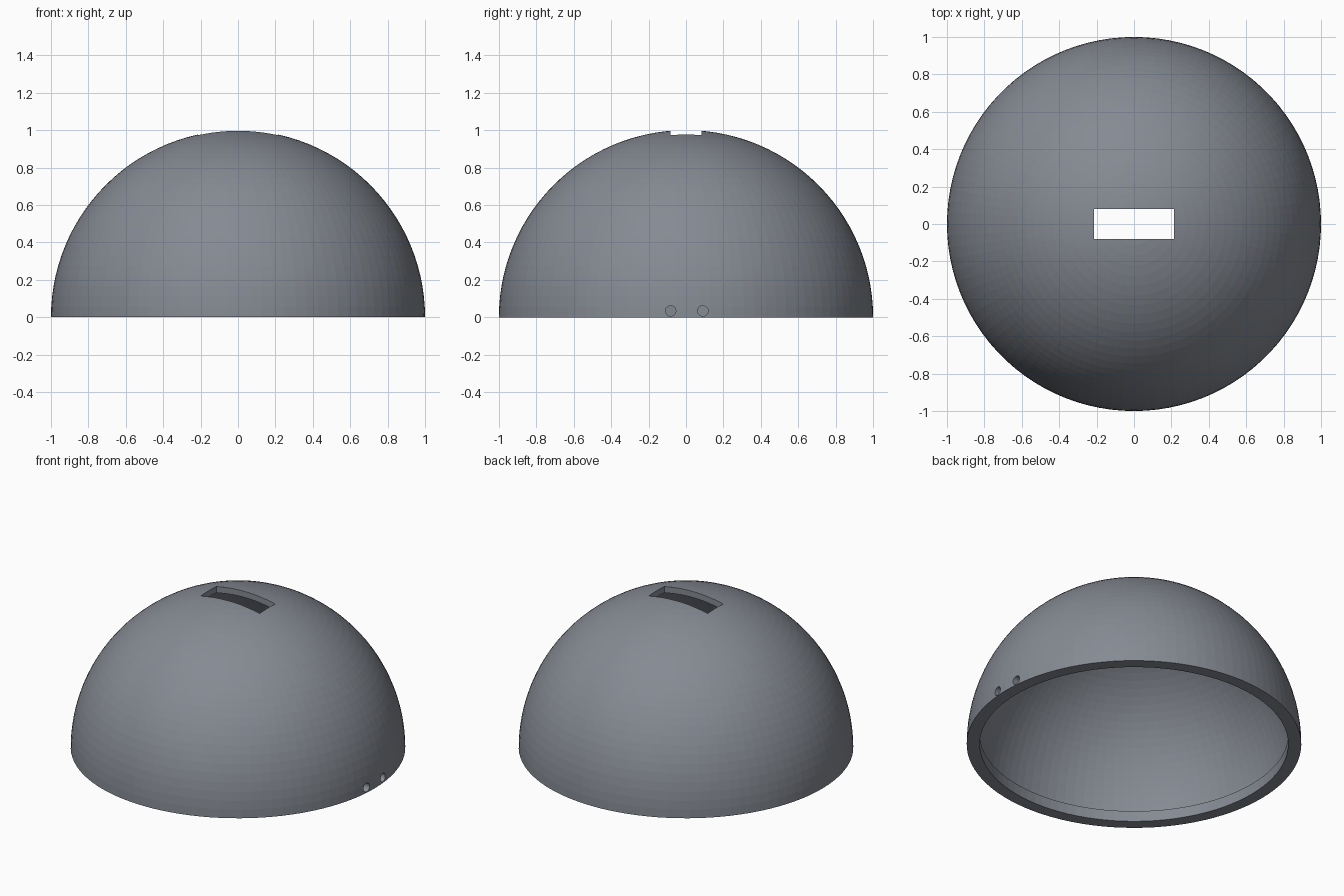
import bpy, bmesh
from math import sin, cos, pi, radians, asin

if "Cube" in bpy.data.objects:
    bpy.data.objects.remove(bpy.data.objects["Cube"])

SEG, RINGS = 100, 28
INNER_R, LIP_R, LIP_Z = 0.96, 0.922, 0.07


def cut(target, cutter):
    cutter.hide_render = True
    mod = target.modifiers.new("cut", "BOOLEAN")
    mod.operation, mod.solver, mod.object = "DIFFERENCE", "EXACT", cutter
    bpy.context.view_layer.objects.active = target
    bpy.ops.object.modifier_apply(modifier=mod.name)
    bpy.data.objects.remove(cutter)


def arc(radius, start):
    """Points on a quarter circle from the start angle up to the pole."""
    steps = [start + (pi / 2 - start) * i / RINGS for i in range(RINGS + 1)]
    return [(radius * cos(a), radius * sin(a)) for a in steps]


# Thin dome with a thicker lip inside the rim
inner = arc(INNER_R, asin(LIP_Z / INNER_R))[::-1]
bm = bmesh.new()
for run in (arc(1, 0), inner + [(LIP_R, LIP_Z), (LIP_R, 0), (1, 0)]):
    verts = [bm.verts.new((r, 0, z)) for r, z in run]
    for a, b in zip(verts, verts[1:]):
        bm.edges.new((a, b))
bmesh.ops.spin(bm, geom=bm.verts[:] + bm.edges[:], cent=(0, 0, 0), axis=(0, 0, 1),
               angle=2 * pi, steps=SEG, use_merge=True)
bmesh.ops.remove_doubles(bm, verts=bm.verts[:], dist=1e-5)
bmesh.ops.recalc_face_normals(bm, faces=bm.faces[:])
mesh = bpy.data.meshes.new("dome_shell")
bm.to_mesh(mesh)
bm.free()
dome = bpy.data.objects.new("dome_shell", mesh)
bpy.context.collection.objects.link(dome)

# Dark blue-grey finish
finish = bpy.data.materials.new("dark_grey")
finish.diffuse_color = (0.235, 0.254, 0.29, 1)
finish.use_nodes = True
finish.node_tree.nodes["Principled BSDF"].inputs["Base Color"].default_value = finish.diffuse_color
mesh.materials.append(finish)

# Rectangular slot through the top
bpy.ops.mesh.primitive_cube_add(size=1, location=(0, 0, 1))
slot = bpy.context.object
slot.name = "slot_cutter"
slot.scale = (0.43, 0.163, 0.4)
cut(dome, slot)

# Pair of small cable holes through the right side of the rim
for y in (-0.086, 0.086):
    bpy.ops.mesh.primitive_cylinder_add(vertices=32, radius=0.028, depth=0.3,
                                        location=(0.96, y + 0.004, 0.034),
                                        rotation=(0, radians(90), 0))
    hole = bpy.context.object
    hole.name = "hole_cutter"
    cut(dome, hole)

dome.select_set(True)
bpy.context.view_layer.objects.active = dome
bpy.ops.object.shade_flat()
